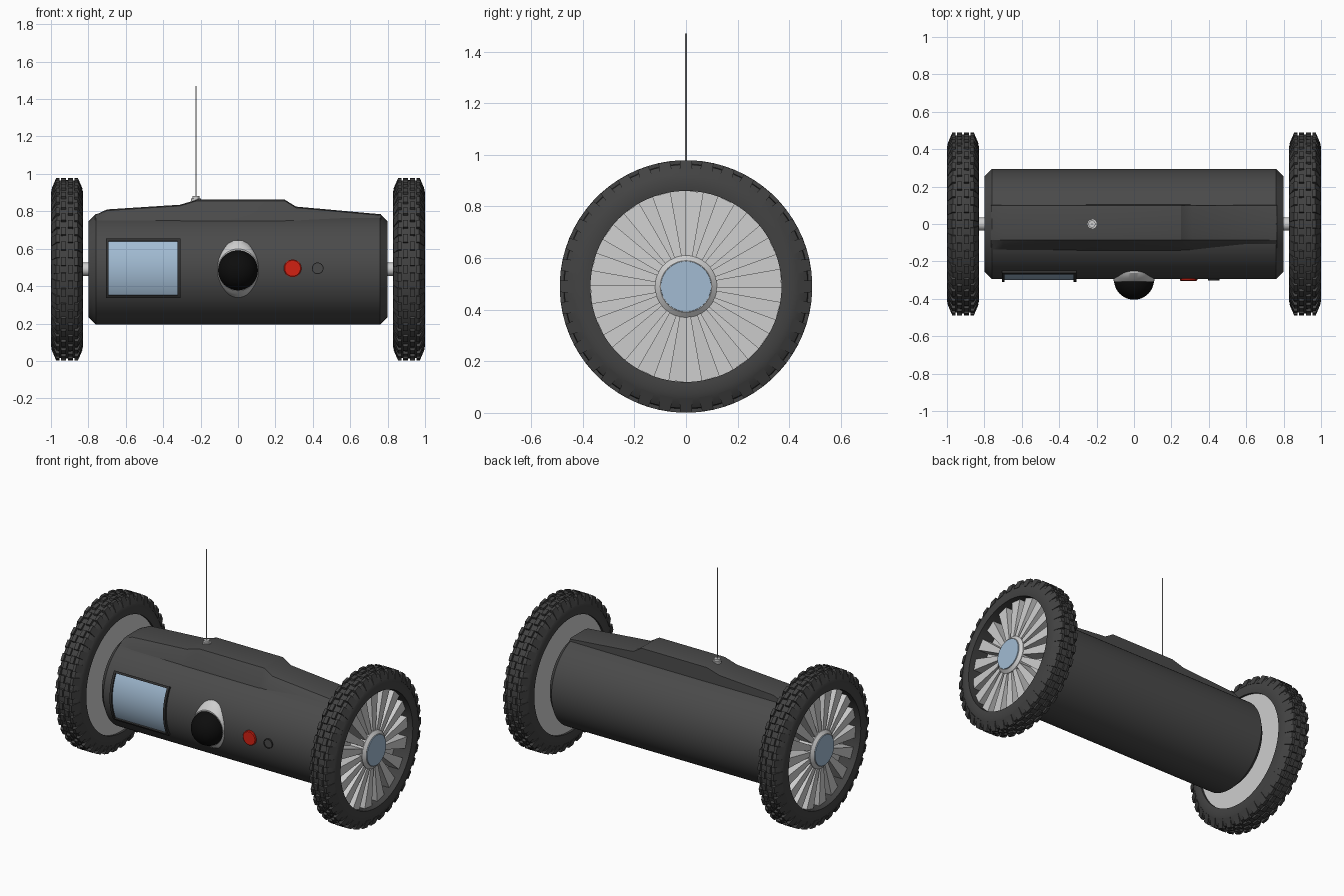
import bpy, bmesh, math
from mathutils import Vector

if "Cube" in bpy.data.objects:
    bpy.data.objects.remove(bpy.data.objects["Cube"])

CZ = 0.49   # axle height


def mat(name, rgb):
    m = bpy.data.materials.new(name)
    m.diffuse_color = (*rgb, 1)
    m.use_nodes = True
    m.node_tree.nodes["Principled BSDF"].inputs["Base Color"].default_value = m.diffuse_color
    return m


BODY = mat("dark grey shell", (0.068, 0.068, 0.068))
TYRE = mat("tyre rubber", (0.055, 0.055, 0.055))
METAL = mat("light grey metal", (0.62, 0.62, 0.62))
BLUE = mat("pale blue", (0.36, 0.50, 0.65))
BLACK = mat("lens black", (0.004, 0.004, 0.004))
TRIM = mat("charcoal trim", (0.03, 0.03, 0.03))
RED = mat("red", (0.65, 0.015, 0.006))


def finish(name, bm, material, smooth=30):
    bmesh.ops.recalc_face_normals(bm, faces=bm.faces[:])
    me = bpy.data.meshes.new(name)
    bm.to_mesh(me)
    bm.free()
    me.materials.append(material)
    ob = bpy.data.objects.new(name, me)
    bpy.context.collection.objects.link(ob)
    if smooth:
        bpy.ops.object.select_all(action='DESELECT')
        ob.select_set(True)
        bpy.context.view_layer.objects.active = ob
        bpy.ops.object.shade_smooth_by_angle(angle=math.radians(smooth))
    return ob


def loft(bm, rings, closed=False):
    """Skin equal-length rings of points; cap the ends or join them."""
    vs = [[bm.verts.new(p) for p in r] for r in rings]
    n = len(vs[0])
    pairs = list(zip(vs, vs[1:])) + ([(vs[-1], vs[0])] if closed else [])
    for a, b in pairs:
        for i in range(n):
            j = (i + 1) % n
            bm.faces.new((a[i], a[j], b[j], b[i]))
    if not closed:
        bm.faces.new(vs[0])
        bm.faces.new(vs[-1])


def lathe_x(name, profile, material, n=64, closed=False, smooth=30):
    """Turn (x, radius) points about the axle."""
    bm = bmesh.new()
    loft(bm, [[(x, r * math.cos(2 * math.pi * i / n), CZ + r * math.sin(2 * math.pi * i / n))
               for i in range(n)] for x, r in profile], closed)
    return finish(name, bm, material, smooth)


def oval(cx, y, cz, rx, rz, n=48):
    return [(cx + rx * math.cos(2 * math.pi * i / n), y, cz + rz * math.sin(2 * math.pi * i / n))
            for i in range(n)]


def stack(name, rings, material, closed=False):
    bm = bmesh.new()
    loft(bm, rings, closed)
    return finish(name, bm, material)


def arc_plate(bm, x0, x1, a0, a1, r0, r1, steps=16):
    """Plate wrapped round the front of the body, angles from straight ahead."""
    rings = []
    for i in range(steps + 1):
        a = a0 + (a1 - a0) * i / steps
        rings.append([(x, -r * math.cos(a), CZ + r * math.sin(a))
                      for x, r in ((x0, r0), (x1, r0), (x1, r1), (x0, r1))])
    loft(bm, rings)


# Body shell with chamfered ends
lathe_x("body_shell", [(-0.8, 0.255), (-0.76, 0.295), (0.76, 0.295), (0.8, 0.255)], BODY, 96)

# Raised spine on top
spine = [(-0.765, 0.78), (-0.70, 0.81), (-0.31, 0.835), (-0.22, 0.862),
         (0.25, 0.862), (0.31, 0.825), (0.765, 0.784)]
stack("top_spine", [[(x, -0.15, 0.72), (x, -0.145, 0.742), (x, -0.085, z - 0.006), (x, -0.05, z),
                     (x, 0.08, z), (x, 0.10, z - 0.004), (x, 0.105, 0.72)] for x, z in spine], BODY)

# Axle
lathe_x("axle", [(-0.9, 0.035), (0.9, 0.035)], METAL, 32)

# Antenna
bm = bmesh.new()
for r, z0, z1 in ((0.026, 0.855, 0.868), (0.019, 0.868, 0.882), (0.003, 0.88, 1.47)):
    loft(bm, [[(-0.225 + r * math.cos(i * math.pi / 8), r * math.sin(i * math.pi / 8), z)
               for i in range(16)] for z in (z0, z1)])
finish("antenna", bm, METAL)

# Curved screen and its frame
bm = bmesh.new()
arc_plate(bm, -0.695, -0.32, -0.485, 0.525, 0.28, 0.300)
finish("screen", bm, BLUE)
bm = bmesh.new()
for x0, x1, a0, a1 in ((-0.707, -0.692, -0.52, 0.56), (-0.323, -0.308, -0.52, 0.56),
                       (-0.692, -0.323, -0.52, -0.475), (-0.692, -0.323, 0.515, 0.56)):
    arc_plate(bm, x0, x1, a0, a1, 0.27, 0.309)
finish("screen_frame", bm, TRIM)

# Camera hood and lens ball
stack("camera_hood", [oval(0, -0.22, 0.492, 0.117, 0.157), oval(0, -0.262, 0.492, 0.116, 0.152),
                      oval(0, -0.29, 0.490, 0.112, 0.132), oval(0, -0.308, 0.487, 0.107, 0.112)], METAL)
bm = bmesh.new()
bmesh.ops.create_uvsphere(bm, u_segments=40, v_segments=24, radius=0.107)
bmesh.ops.translate(bm, verts=bm.verts, vec=(0, -0.298, 0.484))
finish("camera_lens", bm, BLACK)

# Red button and small dark socket
stack("red_button", [oval(0.292, y, 0.495, r, r) for y, r in ((-0.27, 0.047), (-0.3, 0.047), (-0.304, 0.042))], RED)
stack("socket_ring", [oval(0.426, y, 0.495, r, r) for y, r in
                      ((-0.27, 0.031), (-0.303, 0.031), (-0.303, 0.026), (-0.27, 0.026))], TRIM, True)
stack("socket_face", [oval(0.426, y, 0.495, 0.027, 0.027) for y in (-0.27, -0.299)], BODY)


def block(bm, x0, x1, r0, r1, ang, half0, half1, x0_out=None, x1_out=None):
    """Tapered block pointing outward from the axle at an angle."""
    t, u = Vector((0, -math.sin(ang), math.cos(ang))), Vector((0, math.cos(ang), math.sin(ang)))
    rings = []
    for r, h, a, b in ((r0, half0, x0, x1), (r1, half1, x0 if x0_out is None else x0_out,
                                              x1 if x1_out is None else x1_out)):
        c = Vector((0, 0, CZ)) + u * r
        rings.append([c + t * k * h + Vector((x, 0, 0)) for x, k in ((a, -1), (b, -1), (b, 1), (a, 1))])
    loft(bm, rings)


# Wheels, one per side
for side, s in (("left", -1), ("right", 1)):
    c = s * 0.914

    def at(d):
        return c + s * d

    lathe_x(side + "_tyre", [(at(d), r) for d, r in (
        (-0.083, 0.37), (-0.085, 0.385), (-0.085, 0.415), (-0.075, 0.445), (-0.055, 0.472), (0, 0.478),
        (0.055, 0.472), (0.075, 0.445), (0.085, 0.415), (0.085, 0.385), (0.083, 0.37))],
        TYRE, 96, closed=True, smooth=45)

    # Tread: staggered centre blocks and shoulder lugs
    bm = bmesh.new()
    n = 36
    for i in range(n):
        a = 2 * math.pi * i / n
        b = a + math.pi / n
        for k, ang in ((-1, a), (1, b)):
            block(bm, at(k * 0.006), at(k * 0.032), 0.465, 0.489, ang, 0.025, 0.022)
            block(bm, at(k * 0.038), at(k * 0.082), 0.432, 0.488, b if k < 0 else a, 0.026, 0.022,
                  at(k * 0.040), at(k * 0.058))
    finish(side + "_tread", bm, TYRE, 0)

    # Rim disc, spokes, hub and cap
    lathe_x(side + "_rim", [(at(-0.07), 0.372), (at(-0.03), 0.372)], METAL, 64)
    bm = bmesh.new()
    for i in range(18):
        block(bm, at(-0.035), at(0.06), 0.09, 0.369, 2 * math.pi * (i + 0.25) / 18,
              0.012, 0.036, at(-0.035), at(0.045))
    finish(side + "_spokes", bm, METAL, 0)
    lathe_x(side + "_hub", [(at(-0.03), 0.12), (at(0.062), 0.12), (at(0.078), 0.10)], METAL, 48)
    lathe_x(side + "_hub_cap", [(at(0.07), 0.099), (at(0.083), 0.097)], BLUE, 48)
